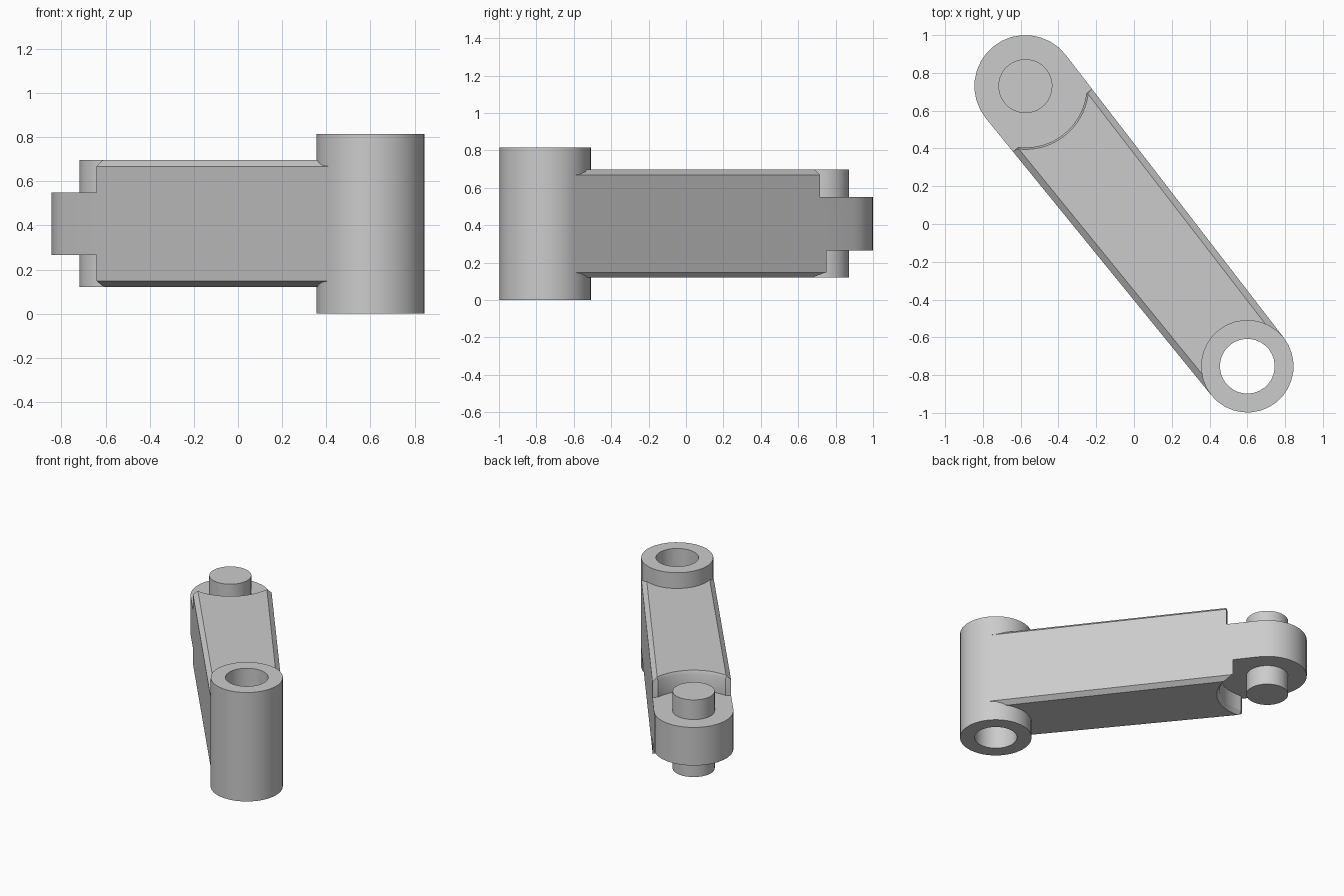
import bpy, bmesh, math
from mathutils import Vector

if "Cube" in bpy.data.objects:
    bpy.data.objects.remove(bpy.data.objects["Cube"])

PIN = Vector((-0.575, 0.73))
BARREL = Vector((0.6, -0.753))
LENGTH = (BARREL - PIN).length
ALONG = (BARREL - PIN).normalized()
ACROSS = Vector((-ALONG.y, ALONG.x))
SEGMENTS = 32

steel = bpy.data.materials.new("plain grey metal")
steel.use_nodes = True
GREY = (0.6, 0.6, 0.6, 1)
steel.diffuse_color = GREY
steel.node_tree.nodes["Principled BSDF"].inputs["Base Color"].default_value = GREY


def place(t, s, z):
    """Point t along the link from the pin, s to its side, at height z."""
    p = PIN + ALONG * t + ACROSS * s
    return (p.x, p.y, z)


def loft(name, rings, closed=False):
    """Skin a stack of rings, capped, or joined last to first."""
    bm = bmesh.new()
    loops = [[bm.verts.new(p) for p in ring] for ring in rings]
    n = len(loops[0])
    pairs = list(zip(loops, loops[1:]))
    if closed:
        pairs.append((loops[-1], loops[0]))
    else:
        bm.faces.new(loops[0])
        bm.faces.new(loops[-1])
    for a, b in pairs:
        for i in range(n):
            j = (i + 1) % n
            bm.faces.new((a[i], a[j], b[j], b[i]))
    bmesh.ops.recalc_face_normals(bm, faces=bm.faces)
    mesh = bpy.data.meshes.new(name)
    bm.to_mesh(mesh)
    bm.free()
    mesh.materials.append(steel)
    obj = bpy.data.objects.new(name, mesh)
    bpy.context.collection.objects.link(obj)
    return obj


def circle(t, r, z):
    turns = [2 * math.pi * i / SEGMENTS for i in range(SEGMENTS)]
    return [place(t + r * math.cos(a), r * math.sin(a), z) for a in turns]


def body_ring(z, inset):
    """Outline rounded at the pin end and square inside the barrel."""
    r = 0.27 - inset
    half = SEGMENTS // 2
    arc = [math.pi / 2 + math.pi * i / half for i in range(half + 1)]
    ring = [place(r * math.cos(a), r * math.sin(a), z) for a in arc]
    w = 0.245 - inset
    return ring + [place(LENGTH, -w, z), place(LENGTH, w, z)]


def notch_ring(z, r, first, last):
    """Arc facing the link, with a square block behind it."""
    steps = 20
    arc = [math.radians(first + (last - first) * i / steps) for i in range(steps + 1)]
    ring = [place(r * math.cos(a), r * math.sin(a), z) for a in arc]
    t0, t1 = r * math.cos(arc[0]), r * math.cos(arc[-1])
    return ring + [place(t1, 0.5, z), place(-0.5, 0.5, z),
                   place(-0.5, -0.5, z), place(t0, -0.5, z)]


def activate(obj):
    bpy.ops.object.select_all(action='DESELECT')
    obj.select_set(True)
    bpy.context.view_layer.objects.active = obj


def cut(obj, cutter):
    cutter.hide_render = True
    mod = obj.modifiers.new("cut", 'BOOLEAN')
    mod.operation = 'DIFFERENCE'
    mod.solver = 'EXACT'
    mod.object = cutter
    activate(obj)
    bpy.ops.object.modifier_apply(modifier=mod.name)
    bpy.data.objects.remove(cutter)


# Link body with bevelled long edges, notched above and below the tongue
body = loft("link_body", [body_ring(0.12, 0.033), body_ring(0.148, 0),
                          body_ring(0.668, 0), body_ring(0.697, 0.033)])
upper = [(0.55, 0.325), (0.675, 0.325), (0.697, 0.335), (0.75, 0.335)]
lower = [(0.05, 0.345), (0.12, 0.345), (0.15, 0.325), (0.265, 0.325)]
cut(body, loft("upper_notch", [notch_ring(z, r, -45, 45) for z, r in upper]))
cut(body, loft("lower_notch", [notch_ring(z, r, -45, 57) for z, r in lower]))
cut(body, loft("bore", [circle(LENGTH, 0.2, -0.1), circle(LENGTH, 0.2, 1)]))

# Hollow barrel
barrel = loft("barrel", [circle(LENGTH, r, z) for r, z in
                         ((0.245, 0), (0.245, 0.815), (0.145, 0.815), (0.145, 0))],
              closed=True)

# Pin standing through the tongue
pin = loft("pin", [circle(0, 0.143, 0.12), circle(0, 0.143, 0.697)])

for part in (body, barrel, pin):
    activate(part)
    bpy.ops.object.shade_smooth_by_angle(angle=math.radians(25))
